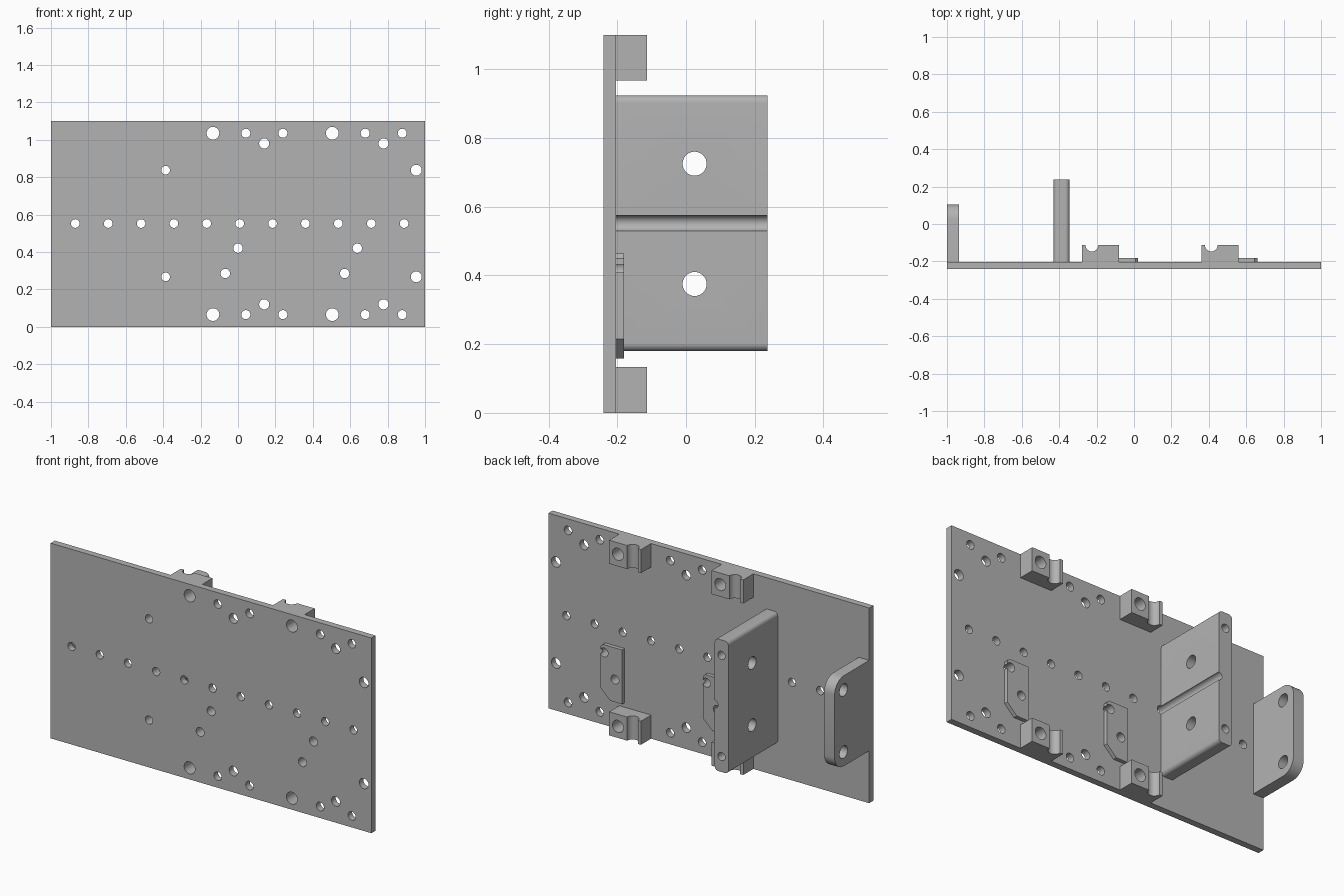
import bpy, bmesh, math
from mathutils import Vector

cube = bpy.data.objects.get("Cube")
if cube:
    bpy.data.objects.remove(cube, do_unlink=True)

grey = bpy.data.materials.new("plain_grey")
grey.use_nodes = True
grey.diffuse_color = (0.45, 0.45, 0.45, 1)
grey.node_tree.nodes["Principled BSDF"].inputs["Base Color"].default_value = (0.45, 0.45, 0.45, 1)

HEIGHT = 1.10
MID = HEIGHT / 2
BACK = -0.203      # rear face of the plate
PITCH = 0.638      # spacing of the repeated clamp and pad sets


def arc(cx, cy, r, start, end, steps=8):
    """Points along an arc, angles in degrees."""
    out = []
    for i in range(steps + 1):
        a = math.radians(start + (end - start) * i / steps)
        out.append((cx + r * math.cos(a), cy + r * math.sin(a)))
    return out


def place(axis, u, v, d):
    """Profile coordinates u, v and a depth d along the axis, as a 3D point."""
    return {"x": (d, u, v), "y": (u, d, v), "z": (u, v, d)}[axis]


def add_prism(bm, points, axis, d0, d1):
    face = bm.faces.new([bm.verts.new(place(axis, u, v, d0)) for u, v in points])
    moved = bmesh.ops.extrude_face_region(bm, geom=[face])["geom"]
    shift = Vector(place(axis, 0, 0, d1 - d0))
    bmesh.ops.translate(bm, vec=shift, verts=[g for g in moved if isinstance(g, bmesh.types.BMVert)])


def make_object(name, prisms):
    bm = bmesh.new()
    for prism in prisms:
        add_prism(bm, *prism)
    bmesh.ops.recalc_face_normals(bm, faces=bm.faces)
    mesh = bpy.data.meshes.new(name)
    bm.to_mesh(mesh)
    bm.free()
    mesh.materials.append(grey)
    obj = bpy.data.objects.new(name, mesh)
    bpy.context.collection.objects.link(obj)
    return obj


def make_drill(name, holes, axis):
    prisms = [(arc(u, v, r, 0, 360, 32)[:-1], axis, -1.5, 1.5) for u, v, r in holes]
    drill = make_object(name, prisms)
    drill.hide_render = True
    return drill


def box(u0, u1, v0, v1):
    return [(u0, v0), (u1, v0), (u1, v1), (u0, v1)]


# Hole layout, drilled front to back through plate and fittings
holes = [(-0.87 + 0.1758 * i, 0.552, 0.023) for i in range(11)]
for z in (0.837, 0.267):
    holes += [(-0.387, z, 0.023), (0.953, z, 0.029)]
for dx in (0, PITCH):
    holes += [(dx, 0.42, 0.025), (dx - 0.068, 0.285, 0.025)]
    for side in (-1, 1):
        edge = MID + side * 0.485
        holes += [(dx - 0.134, edge, 0.034),
                  (dx + 0.042, edge, 0.024),
                  (dx + 0.24, edge, 0.024),
                  (dx + 0.14, MID + side * 0.43, 0.027)]
long_drill = make_drill("long_drill", holes, "y")
cross_drill = make_drill("cross_drill", [(0.025, z, 0.035) for z in (0.725, 0.375)], "x")

# Base plate
parts = [(make_object("base_plate", [(box(-1, 1, 0, HEIGHT), "y", -0.24, BACK)]), [long_drill])]

# Tall block with rounded long edges
x0, x1, z0, z1, r = -0.43, -0.345, 0.18, 0.924, 0.022
outline = (arc(x1 - r, z1 - r, r, 0, 90) + arc(x0 + r, z1 - r, r, 90, 180)
           + arc(x0 + r, z0 + r, r, 180, 270) + arc(x1 - r, z0 + r, r, 270, 360))
parts.append((make_object("tall_block", [(outline, "y", BACK, 0.237)]), [long_drill, cross_drill]))

# End flange with two rounded corners
r = 0.08
outline = ([(BACK, 0.295)] + arc(0.105 - r, 0.295 + r, r, -90, 0)
           + arc(0.105 - r, 0.805 - r, r, 0, 90) + [(BACK, 0.805)])
parts.append((make_object("end_flange", [(outline, "x", -1, -0.935)]), [cross_drill]))

for label, dx in (("inner", 0), ("outer", PITCH)):
    # Grooved clamps at the lower and upper edges
    top = -0.113
    outline = ([(dx - 0.278, BACK), (dx - 0.278, top)]
               + arc(dx - 0.225, top, 0.034, 180, 360, 12)
               + [(dx - 0.08, top), (dx - 0.08, BACK)])
    for level, low in (("lower", 0), ("upper", HEIGHT - 0.133)):
        clamp = make_object(f"{label}_{level}_clamp", [(outline, "z", low, low + 0.133)])
        parts.append((clamp, [long_drill]))
    # Thin pad with clipped corners
    left, right, low, high = dx - 0.113, dx + 0.022, 0.158, 0.464
    outline = [(left, low), (right - 0.06, low), (right, low + 0.057),
               (right, high - 0.015), (right - 0.015, high), (left, high)]
    parts.append((make_object(f"{label}_pad", [(outline, "y", BACK, -0.181)]), [long_drill]))

# Cut the holes, bake the result and shade
for obj, drills in parts:
    for drill in drills:
        cut = obj.modifiers.new("holes", "BOOLEAN")
        cut.operation = "DIFFERENCE"
        cut.solver = "EXACT"
        cut.object = drill
    bpy.context.view_layer.update()
    graph = bpy.context.evaluated_depsgraph_get()
    baked = bpy.data.meshes.new_from_object(obj.evaluated_get(graph))
    obj.modifiers.clear()
    obj.data = baked
    baked.materials.clear()
    baked.materials.append(grey)
    for poly in baked.polygons:
        poly.material_index = 0
    baked.shade_smooth()
    baked.set_sharp_from_angle(angle=math.radians(30))

for drill in (long_drill, cross_drill):
    bpy.data.objects.remove(drill, do_unlink=True)
